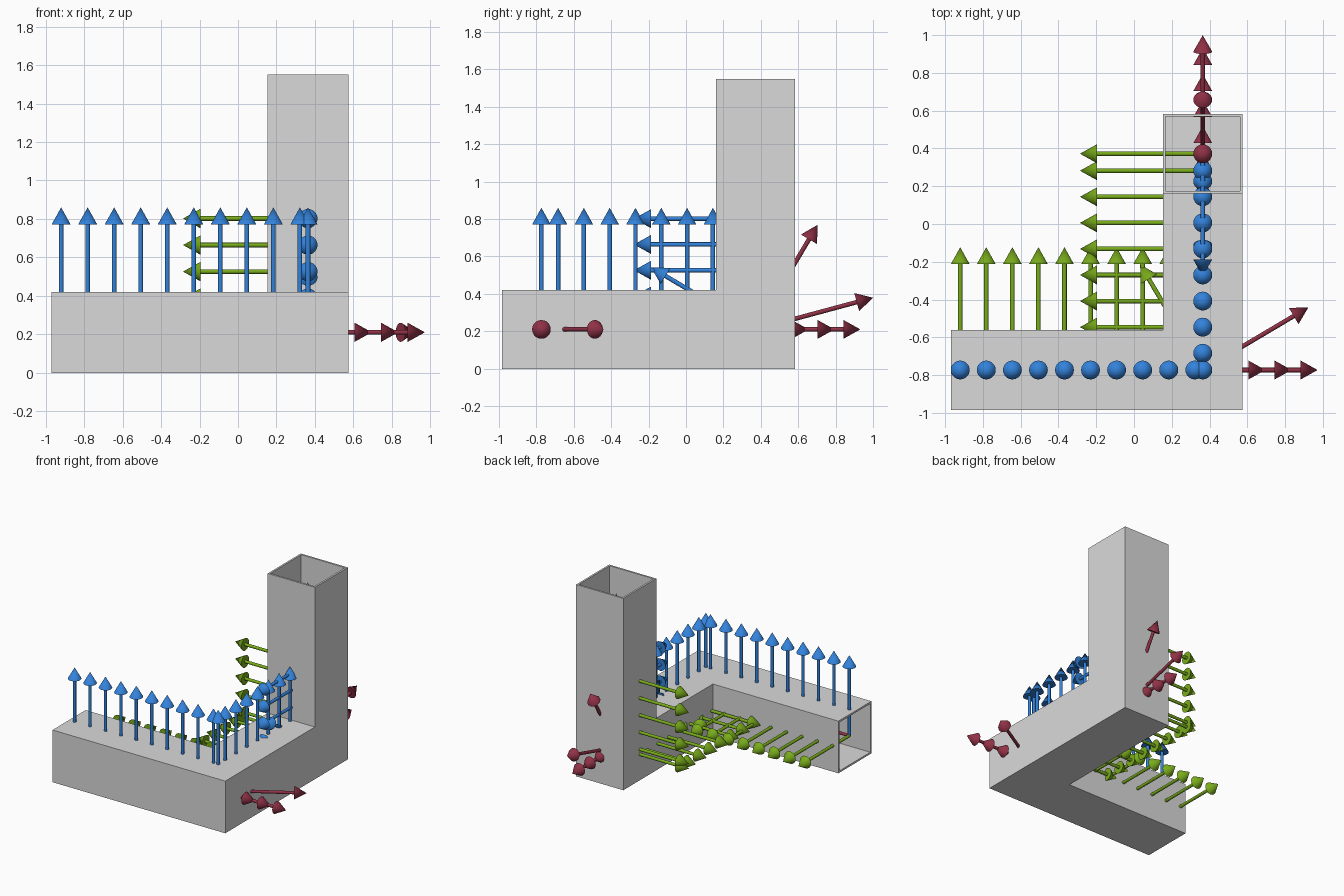
import bpy
import bmesh
from math import radians
from mathutils import Vector, Matrix

cube = bpy.data.objects.get("Cube")
if cube:
    bpy.data.objects.remove(cube, do_unlink=True)


def material(name, rgb):
    mat = bpy.data.materials.new(name)
    mat.use_nodes = True
    color = (*rgb, 1)
    mat.diffuse_color = color
    mat.node_tree.nodes["Principled BSDF"].inputs["Base Color"].default_value = color
    return mat


def add_object(name, bm, mat, smooth=False):
    bmesh.ops.recalc_face_normals(bm, faces=bm.faces)
    mesh = bpy.data.meshes.new(name)
    bm.to_mesh(mesh)
    bm.free()
    mesh.materials.append(mat)
    if smooth:
        mesh.shade_smooth()
        mesh.set_sharp_from_angle(angle=radians(40))
    obj = bpy.data.objects.new(name, mesh)
    bpy.context.collection.objects.link(obj)
    return obj


grey = material("duct light grey", (0.7, 0.7, 0.7))
red = material("tangent red", (0.28, 0.031, 0.062))
green = material("normal green", (0.19, 0.41, 0.011))
blue = material("up blue", (0.033, 0.225, 0.71))

# Centre line of the duct: along x, then y, then up
START = Vector((-0.97, -0.773, 0.21))
BEND_1 = Vector((0.364, -0.773, 0.21))
BEND_2 = Vector((0.364, 0.372, 0.21))
END = Vector((0.364, 0.372, 1.55))
HALF, WALL = 0.211, 0.015

# Hollow square duct with mitred bends and open ends
bm = bmesh.new()


def sweep(h):
    rings = []
    for node, mitre in ((START, lambda a, b: (0, a, b)),
                        (BEND_1, lambda a, b: (-a, a, b)),
                        (BEND_2, lambda a, b: (-a, -b, b)),
                        (END, lambda a, b: (-a, -b, 0))):
        corners = ((-h, -h), (h, -h), (h, h), (-h, h))
        rings.append([bm.verts.new(node + Vector(mitre(a, b))) for a, b in corners])
    for r, s in zip(rings, rings[1:]):
        bridge(r, s)
    return rings


def bridge(r, s):
    for i in range(4):
        j = (i + 1) % 4
        bm.faces.new((r[i], r[j], s[j], s[i]))


outer, inner = sweep(HALF), sweep(HALF - WALL)
bridge(outer[0], inner[0])
bridge(outer[-1], inner[-1])
add_object("square_duct", bm, grey)

# Frames along the path: origin, tangent, normal
X, Y, Z = Vector((1, 0, 0)), Vector((0, 1, 0)), Vector((0, 0, 1))
STEP = 0.138
frames = [(Vector((0.322 - STEP * k, BEND_1.y, BEND_1.z)), X, Y) for k in range(10)]
frames += [(Vector((BEND_1.x, -0.684 + STEP * k, BEND_1.z)), Y, -X) for k in range(8)]
frames += [(Vector((BEND_2.x, BEND_2.y, 0.25 + STEP * k)), Z, -X) for k in range(5)]
# Turning frames at the bends
frames.append((BEND_1, Vector((0.86, 0.51, 0)), Vector((-0.51, 0.86, 0))))
frames.append((BEND_2, Vector((0, 0.965, 0.26)), -X))
frames.append((BEND_2, Vector((0, 0.51, 0.86)), -X))

LENGTH, HEAD, HEAD_R, SHAFT_R = 0.65, 0.09, 0.05, 0.012


def arrow(bm, origin, direction):
    turn = Matrix.Translation(origin) @ Z.rotation_difference(direction).to_matrix().to_4x4()
    shaft = LENGTH - HEAD
    for r1, r2, depth, mid in ((SHAFT_R, SHAFT_R, shaft, shaft / 2),
                               (HEAD_R, 0, HEAD, shaft + HEAD / 2)):
        bmesh.ops.create_cone(bm, cap_ends=True, segments=20, radius1=r1, radius2=r2,
                              depth=depth, matrix=turn @ Matrix.Translation(Z * mid))


# One object for each arrow family
for name, mat, pick in (("tangent_arrows", red, lambda t, n: t),
                        ("normal_arrows", green, lambda t, n: n),
                        ("up_arrows", blue, lambda t, n: t.cross(n))):
    bm = bmesh.new()
    for origin, tangent, normal in frames:
        arrow(bm, origin, pick(tangent, normal).normalized())
    add_object(name, bm, mat, smooth=True)
